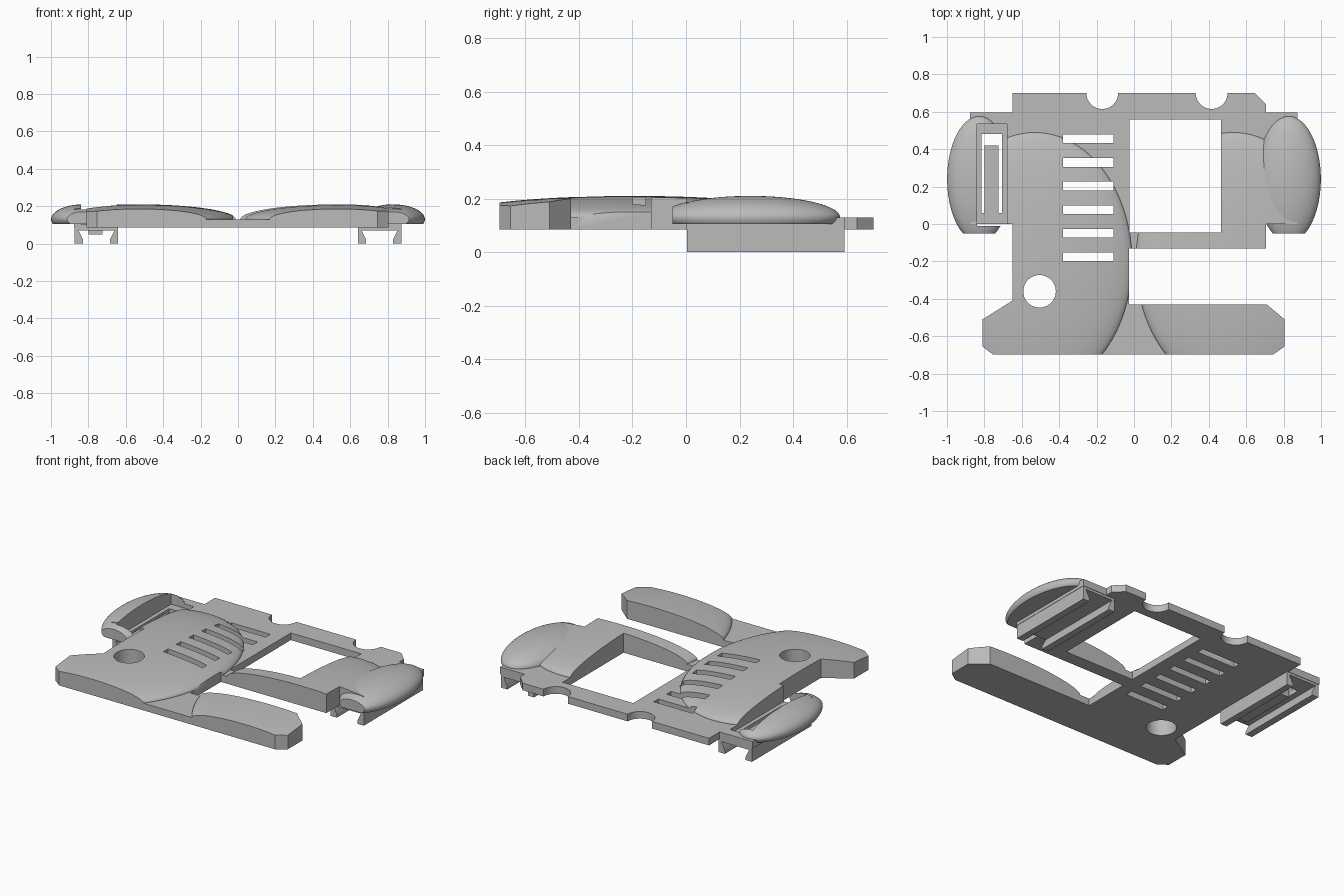
import bpy, bmesh
from mathutils import Matrix, Vector

cube = bpy.data.objects.get("Cube")
if cube:
    bpy.data.objects.remove(cube, do_unlink=True)

grey = bpy.data.materials.new("light grey")
grey.use_nodes = True
colour = (0.5, 0.5, 0.5, 1)
grey.diffuse_color = colour
grey.node_tree.nodes["Principled BSDF"].inputs["Base Color"].default_value = colour


def finish(bm, name):
    bmesh.ops.recalc_face_normals(bm, faces=bm.faces[:])
    mesh = bpy.data.meshes.new(name)
    bm.to_mesh(mesh)
    bm.free()
    mesh.materials.append(grey)
    obj = bpy.data.objects.new(name, mesh)
    bpy.context.collection.objects.link(obj)
    return obj


def prism(name, points, low, high, axis="z"):
    """Extrude an outline along z (x, y points) or along y (x, z points)."""
    bm = bmesh.new()
    place = (lambda a, b: (a, b, low)) if axis == "z" else (lambda a, b: (a, low, b))
    face = bm.faces.new([bm.verts.new(place(a, b)) for a, b in points])
    moved = bmesh.ops.extrude_face_region(bm, geom=[face])["geom"]
    step = Vector((0, 0, high - low)) if axis == "z" else Vector((0, high - low, 0))
    bmesh.ops.translate(bm, vec=step, verts=[v for v in moved if isinstance(v, bmesh.types.BMVert)])
    return finish(bm, name)


def box(name, x0, x1, y0, y1, z0, z1):
    return prism(name, [(x0, y0), (x1, y0), (x1, y1), (x0, y1)], z0, z1)


def ellipsoid(name, centre, radii):
    bm = bmesh.new()
    bmesh.ops.create_uvsphere(bm, u_segments=96, v_segments=49, radius=1,
                              matrix=Matrix.LocRotScale(Vector(centre), None, Vector(radii)))
    return finish(bm, name)


def cylinder(name, x, y, radius):
    bm = bmesh.new()
    bmesh.ops.create_cone(bm, cap_ends=True, segments=48, radius1=radius, radius2=radius,
                          depth=1, matrix=Matrix.Translation((x, y, 0)))
    return finish(bm, name)


def combine(obj, other, operation):
    """Apply a boolean and remove the helper."""
    mod = obj.modifiers.new("cut", "BOOLEAN")
    mod.operation, mod.solver, mod.object = operation, "EXACT", other
    graph = bpy.context.evaluated_depsgraph_get()
    mesh = bpy.data.meshes.new_from_object(obj.evaluated_get(graph))
    obj.modifiers.clear()
    obj.data = mesh
    bpy.data.objects.remove(other, do_unlink=True)


# Body: flat slab with two shallow domes, trimmed to the outline
body = box("body_plate", -2, 2, -2, 2, 0, 0.13)
for side in (-1, 1):
    combine(body, ellipsoid("dome", (0.53 * side, -0.2, 0.13), (0.52, 0.69, 0.08)), "UNION")
outline = [
    (-0.65, 0.70), (0.645, 0.70), (0.705, 0.64), (0.705, 0.595), (0.875, 0.595),
    (0.875, 0), (0.705, 0), (0.705, -0.13), (-0.028, -0.13), (-0.028, -0.43),
    (0.71, -0.43), (0.805, -0.51), (0.805, -0.655), (0.745, -0.697), (-0.755, -0.697),
    (-0.81, -0.655), (-0.81, -0.51), (-0.65, -0.41), (-0.65, 0), (-0.878, 0),
    (-0.878, 0.595), (-0.65, 0.595)]
combine(body, prism("outline", outline, 0.085, 0.4), "INTERSECT")

# Body openings: window, vents, round hole, edge notches, side recess
combine(body, box("window", -0.025, 0.465, -0.045, 0.56, -1, 1), "DIFFERENCE")
for i in range(6):
    y = 0.455 - 0.126 * i
    combine(body, box("vent", -0.38, -0.11, y - 0.023, y + 0.023, -1, 1), "DIFFERENCE")
for x, y, radius in ((-0.505, -0.36, 0.087), (-0.17, 0.70, 0.085), (0.415, 0.70, 0.085)):
    combine(body, cylinder("round_cut", x, y, radius), "DIFFERENCE")
combine(body, box("recess", -0.84, -0.68, -0.01, 0.535, 0.102, 1), "DIFFERENCE")


def latch_opening():
    return box("latch_opening", -0.815, -0.705, 0.06, 0.48, -1, 1)


combine(body, latch_opening(), "DIFFERENCE")

# Side pods and dovetail rails
parts = [body]
channel = [(0.642, 0), (0.685, 0), (0.685, 0.02), (0.66, 0.07), (0.853, 0.07),
           (0.828, 0.02), (0.828, 0), (0.873, 0), (0.873, 0.1), (0.642, 0.1)]
for side, label in ((-1, "right"), (1, "left")):
    pod = ellipsoid(label + "_pod", (0.828 * side, 0.24, 0.13), (0.171, 0.336, 0.08))
    combine(pod, box("pod_trim", -2, 2, -0.05, 2, 0.105, 1), "INTERSECT")
    rail = prism(label + "_rail", [(x * side, z) for x, z in channel], 0.003, 0.592, "y")
    if side < 0:
        combine(pod, box("pod_recess", -0.84, -0.5, -0.01, 0.535, 0, 1), "DIFFERENCE")
        combine(rail, latch_opening(), "DIFFERENCE")
    parts += [pod, rail]

# Spring latch in the open rail
parts.append(box("latch_tongue", -0.80, -0.725, 0.05, 0.42, 0.05, 0.098))

bpy.ops.object.select_all(action="DESELECT")
for obj in parts:
    obj.select_set(True)
bpy.context.view_layer.objects.active = body
bpy.ops.object.shade_smooth_by_angle(angle=0.6)
